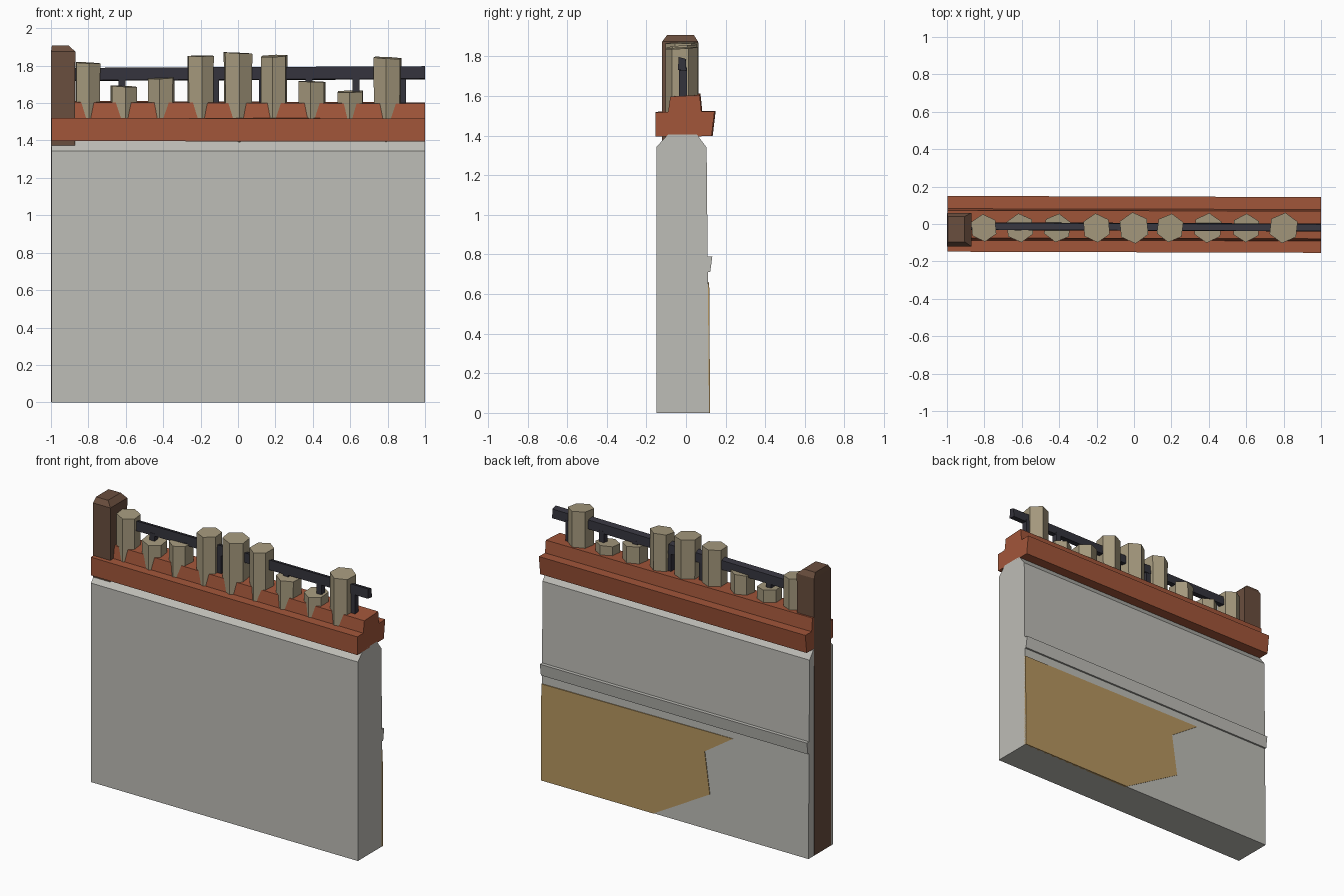
import bpy, bmesh, math, random

random.seed(4)
cube = bpy.data.objects.get("Cube")
if cube:
    bpy.data.objects.remove(cube, do_unlink=True)


def material(name, r, g, b):
    """Flat material from 0-255 display values, stored as linear."""
    lin = [((c / 255 + 0.055) / 1.055) ** 2.4 for c in (r, g, b)] + [1.0]
    mat = bpy.data.materials.new(name)
    mat.use_nodes = True
    mat.diffuse_color = lin
    bsdf = mat.node_tree.nodes["Principled BSDF"]
    bsdf.inputs["Base Color"].default_value = lin
    bsdf.inputs["Roughness"].default_value = 0.9
    return mat


plaster = material("grey plaster", 190, 189, 183)
brick = material("red brick", 162, 86, 58)
stone = material("beige stone", 166, 154, 126)
iron = material("dark iron", 52, 51, 60)
wood = material("dark brown wood", 106, 78, 62)
ochre = material("ochre clay", 182, 150, 96)


def loft(name, rings, mat):
    """Closed solid through matching rings of points."""
    bm = bmesh.new()
    loops = [[bm.verts.new(p) for p in ring] for ring in rings]
    for a, b in zip(loops, loops[1:]):
        for i in range(len(a)):
            j = (i + 1) % len(a)
            bm.faces.new((a[i], a[j], b[j], b[i]))
    bm.faces.new(loops[0])
    bm.faces.new(loops[-1])
    bmesh.ops.recalc_face_normals(bm, faces=bm.faces)
    mesh = bpy.data.meshes.new(name)
    bm.to_mesh(mesh)
    bm.free()
    mesh.materials.append(mat)
    obj = bpy.data.objects.new(name, mesh)
    bpy.context.collection.objects.link(obj)
    return obj


def beam(name, profile, mat, x0=-0.997, x1=1.0, dy=0.0, dz=0.0):
    """Profile in (y, z) run along x, drifting by dy, dz at the far end."""
    return loft(name, [[(x0, y, z) for y, z in profile],
                       [(x1, y + dy, z + dz) for y, z in profile]], mat)


def rect(x0, x1, y0, y1, z):
    return [(x0, y0, z), (x1, y0, z), (x1, y1, z), (x0, y1, z)]


# Wall slab with chamfered top, and the thin ledge on its back
beam("wall", [(-0.148, 0), (0.116, 0), (0.11, 0.72), (0.104, 1.34),
              (0.055, 1.405), (-0.09, 1.405), (-0.148, 1.345)], plaster)
beam("back_ledge", [(0.09, 0.71), (0.122, 0.71), (0.133, 0.79), (0.09, 0.79)], plaster)

# Worn clay patch on the back, fading into the wall to one side
outline = [(1, 0), (1, 0.65), (-0.43, 0.66), (-0.22, 0.52), (-0.26, 0.24), (0.16, 0)]
loft("clay_patch", [[(x, 0.105, z) for x, z in outline],
                    [(x, 0.119 - 0.007 * z + 0.002 * (x + 0.4), z) for x, z in outline]], ochre)

# Two brick coping courses
beam("lower_coping", [(-0.148, 1.397), (0.135, 1.4), (0.15, 1.525), (-0.148, 1.52)],
     brick, dy=-0.006, dz=-0.003)
beam("upper_coping", [(-0.088, 1.515), (0.083, 1.515), (0.073, 1.612), (-0.075, 1.605)],
     brick, dy=-0.004, dz=-0.008)

# Wooden end post with a tapered cap
loft("end_post", [rect(-1, -0.875, -0.12, 0.055, 0.003),
                  rect(-1, -0.87, -0.12, 0.06, 1.875),
                  rect(-0.995, -0.905, -0.095, 0.04, 1.908)], wood)

# Row of six-sided stones with slightly sloping tops: x, height, radius
stones = [(-0.803, 1.815, 0.074), (-0.61, 1.69, 0.078), (-0.41, 1.735, 0.077),
          (-0.2, 1.852, 0.078), (0, 1.868, 0.084), (0.193, 1.852, 0.077),
          (0.395, 1.715, 0.08), (0.6, 1.662, 0.077), (0.8, 1.842, 0.082)]
for n, (x, top, r) in enumerate(stones):
    turn = random.uniform(-0.15, 0.15)
    slope_x, slope_y = random.uniform(-0.06, 0.06), random.uniform(0, 0.1)
    corners = [(r * math.sin(turn + k * math.tau / 6), r * math.cos(turn + k * math.tau / 6))
               for k in range(6)]
    loft(f"stone_{n + 1}",
         [[(x + u * 0.95, v - 0.021, 1.25) for u, v in corners],
          [(x + u, v - 0.021, top + u * slope_x + v * slope_y) for u, v in corners]], stone)

# Iron rail on evenly spaced supports
beam("rail", [(-0.032, 1.722), (0.01, 1.718), (0.006, 1.778), (-0.03, 1.788)],
     iron, x0=-0.9, dy=-0.008, dz=0.009)
for n in range(7):
    x = -0.62 + 0.25 * n
    loft(f"rail_support_{n + 1}", [rect(x - 0.019, x + 0.019, -0.035, 0.004, 1.58),
                                   rect(x - 0.019, x + 0.019, -0.035, 0.004, 1.74)], iron)
